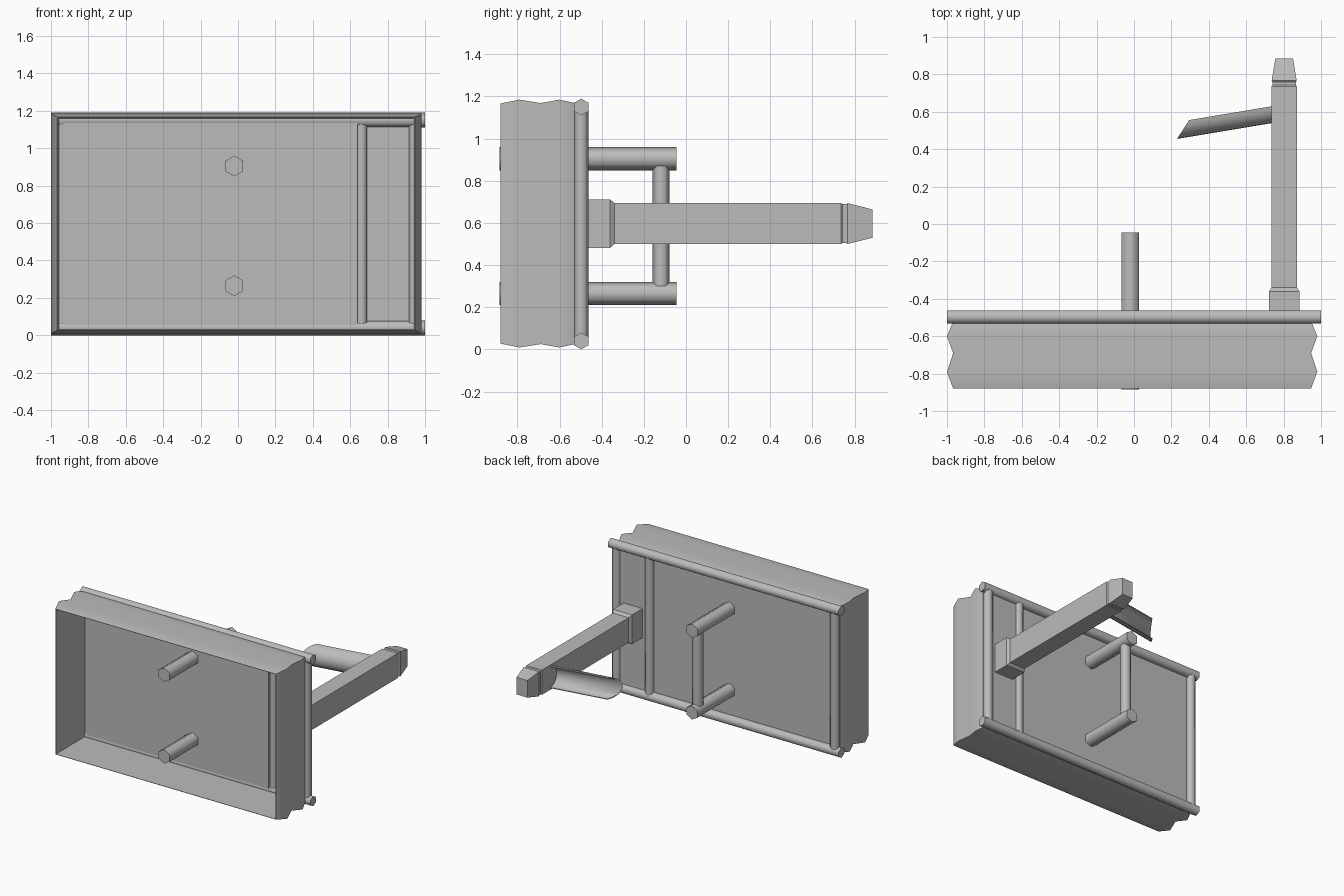
import bpy, bmesh
from math import sin, cos, pi, radians
from mathutils import Vector

cube = bpy.data.objects.get("Cube")
if cube:
    bpy.data.objects.remove(cube)

grey = bpy.data.materials.new("plain_grey")
grey.use_nodes = True
grey.diffuse_color = (0.5, 0.5, 0.5, 1)
grey.node_tree.nodes["Principled BSDF"].inputs["Base Color"].default_value = (0.5, 0.5, 0.5, 1)


def loft(name, rings, closed=False, smooth=True):
    """Skin a series of equal point rings; cap the ends, or join last to first."""
    bm = bmesh.new()
    loops = [[bm.verts.new(p) for p in ring] for ring in rings]
    pairs = list(zip(loops, loops[1:]))
    if closed:
        pairs.append((loops[-1], loops[0]))
    else:
        bm.faces.new(loops[0])
        bm.faces.new(loops[-1])
    n = len(loops[0])
    for a, b in pairs:
        for i in range(n):
            j = (i + 1) % n
            bm.faces.new((a[i], a[j], b[j], b[i]))
    bmesh.ops.recalc_face_normals(bm, faces=bm.faces)
    mesh = bpy.data.meshes.new(name)
    bm.to_mesh(mesh)
    bm.free()
    mesh.materials.append(grey)
    obj = bpy.data.objects.new(name, mesh)
    bpy.context.collection.objects.link(obj)
    if smooth:
        bpy.ops.object.select_all(action='DESELECT')
        obj.select_set(True)
        bpy.context.view_layer.objects.active = obj
        bpy.ops.object.shade_smooth_by_angle(angle=radians(65))
    return obj


def tube(name, start, end, radius, corner):
    """Six-sided bar with one corner pointing along the given direction."""
    start, end, u = Vector(start), Vector(end), Vector(corner)
    v = (end - start).normalized().cross(u)
    ring = [radius * (cos(k * pi / 3) * u + sin(k * pi / 3) * v) for k in range(6)]
    loft(name, [[c + p for p in ring] for c in (start, end)])


def rect(cx, cz, hx, hz, y):
    return [(cx + sx * hx, y, cz + sz * hz)
            for sx, sz in ((-1, -1), (1, -1), (1, 1), (-1, 1))]


def slab(name, x0, x1, z0, z1, y0, y1):
    cx, cz, hx, hz = (x0 + x1) / 2, (z0 + z1) / 2, (x1 - x0) / 2, (z1 - z0) / 2
    loft(name, [rect(cx, cz, hx, hz, y) for y in (y0, y1)], smooth=False)


UP, SIDE = (0, 0, 1), (0, 1, 0)

# Rim wall: rippled outside, flat inside, open front and back
wall = [(-0.88, 0.957, 0.57), (-0.79, 0.99, 0.588), (-0.69, 0.957, 0.572),
        (-0.6, 0.99, 0.588), (-0.51, 0.953, 0.568), (-0.51, 0.948, 0.563),
        (-0.88, 0.953, 0.567)]
loft("rim_wall", [rect(-0.01, 0.597, hx, hz, y) for y, hx, hz in wall], closed=True)

# Tube frame
for label, z in (("lower", 0.04), ("upper", 1.15)):
    tube(label + "_frame_tube", (-1, -0.497, z), (1, -0.497, z), 0.04, UP)
for label, x in (("right", -0.945), ("middle", 0.66), ("left", 0.945)):
    tube(label + "_frame_tube", (x, -0.497, 0.04), (x, -0.497, 1.15), 0.035, SIDE)

# Panels
slab("main_panel", -0.935, 0.64, 0.055, 1.135, -0.535, -0.505)
slab("side_panel", 0.66, 0.945, 0.04, 1.15, -0.505, -0.49)

# Central handle
for label, z in (("lower", 0.265), ("upper", 0.905)):
    tube(label + "_handle_peg", (-0.02, -0.885, z), (-0.02, -0.045, z), 0.055, UP)
tube("handle_grip", (-0.02, -0.118, 0.29), (-0.02, -0.118, 0.88), 0.04, SIDE)

# Square arm with stepped base, neck and tapered tip
arm = [(-0.49, 0.082, 0.115), (-0.36, 0.082, 0.115), (-0.34, 0.068, 0.097),
       (0.735, 0.068, 0.097), (0.742, 0.063, 0.092), (0.76, 0.063, 0.092),
       (0.767, 0.067, 0.097), (0.885, 0.047, 0.067)]
loft("arm", [rect(0.803, 0.597, hx, hz, y) for y, hx, hz in arm], smooth=False)

# Curved trough blade on the arm, with a slanted end
STEPS = 12
angles = [-pi / 2 + pi * k / STEPS for k in range(STEPS + 1)]
section = [(1 - cos(a), 0.085 * sin(a)) for a in angles]
section += [(1.07 - 0.93 * cos(a) - 0.07 * (1 - cos(a)), 0.079 * sin(a))
            for a in reversed(angles)]


def blade_ring(x_start, slant):
    ring = []
    for depth, dz in section:
        x = x_start + slant * depth
        ring.append((x, 0.455 + (x - 0.23) / 6 + 0.09 * depth, 0.597 + dz))
    return ring


loft("trough_blade", [blade_ring(0.23, 0.065), blade_ring(0.76, 0)])
